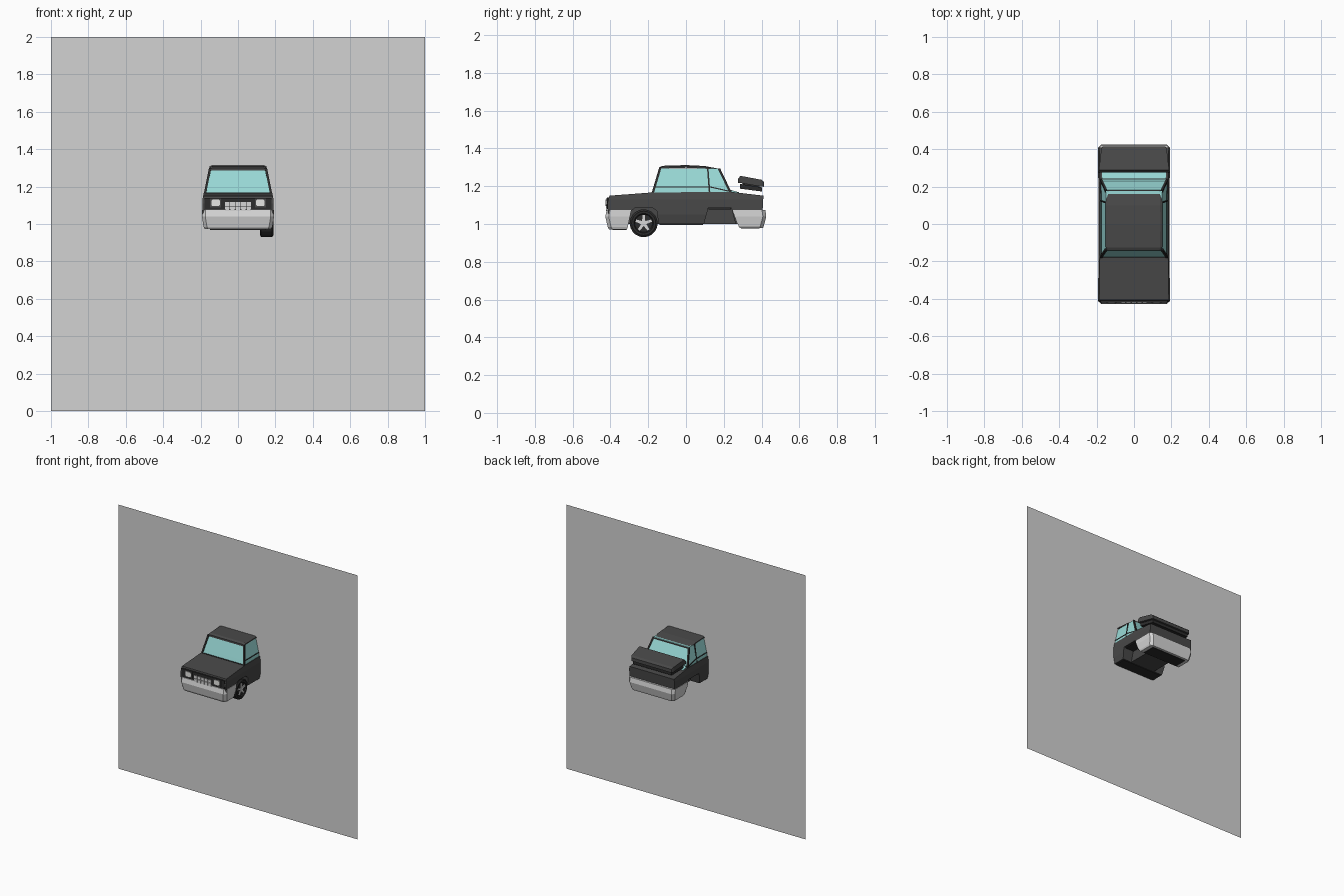
import bpy, bmesh, math
from mathutils import Vector

if "Cube" in bpy.data.objects:
    bpy.data.objects.remove(bpy.data.objects["Cube"])


def material(name, rgb):
    m = bpy.data.materials.new(name)
    m.diffuse_color = (*rgb, 1)
    m.use_nodes = True
    m.node_tree.nodes["Principled BSDF"].inputs["Base Color"].default_value = m.diffuse_color
    return m


BODY = material("charcoal_paint", (0.065, 0.065, 0.065))
TRIM = material("black_trim", (0.025, 0.025, 0.025))
GLASS = material("teal_glass", (0.32, 0.70, 0.68))
METAL = material("light_metal", (0.68, 0.68, 0.68))
LAMP = material("white_lamp", (0.9, 0.9, 0.88))
PANEL = material("grey_panel", (0.65, 0.65, 0.65))


def finish(bm, name, mat):
    bmesh.ops.recalc_face_normals(bm, faces=bm.faces)
    me = bpy.data.meshes.new(name)
    bm.to_mesh(me)
    bm.free()
    me.materials.append(mat)
    ob = bpy.data.objects.new(name, me)
    bpy.context.collection.objects.link(ob)
    return ob


def loft(name, rings, mat):
    """Join equal-length rings of 3D points and cap the ends."""
    bm = bmesh.new()
    vs = [[bm.verts.new(p) for p in r] for r in rings]
    n = len(rings[0])
    for a, b in zip(vs, vs[1:]):
        for i in range(n):
            bm.faces.new((a[i], a[(i + 1) % n], b[(i + 1) % n], b[i]))
    bm.faces.new(vs[0])
    bm.faces.new(vs[-1])
    return finish(bm, name, mat)


def prism(name, profile, x0, x1, mat):
    return loft(name, [[(x, y, z) for y, z in profile] for x in (x0, x1)], mat)


def box(name, x0, x1, y0, y1, z0, z1, mat):
    return prism(name, [(y0, z0), (y1, z0), (y1, z1), (y0, z1)], x0, x1, mat)


def bar(name, a, b, r, mat):
    """Square bar between two points."""
    a, b = Vector(a), Vector(b)
    d = (b - a).normalized()
    u = d.cross(Vector((1, 0, 0.01))).normalized() * r
    v = d.cross(u).normalized() * r
    return loft(name, [[p + u + v, p - u + v, p - u - v, p + u - v] for p in (a, b)], mat)


def shape_sides(ob, cuts, widths):
    """Cut at heights, then scale x so the sides follow (z, factor) stations."""
    bm = bmesh.new()
    bm.from_mesh(ob.data)
    for z in cuts:
        bmesh.ops.bisect_plane(bm, geom=bm.verts[:] + bm.edges[:] + bm.faces[:],
                               plane_co=(0, 0, z), plane_no=(0, 0, 1))
    for v in bm.verts:
        for (za, fa), (zb, fb) in zip(widths, widths[1:]):
            if za - 1e-5 <= v.co.z <= zb + 1e-5:
                v.co.x *= fa + (fb - fa) * (v.co.z - za) / (zb - za)
                break
    bm.to_mesh(ob.data)
    bm.free()


# upright backing panel that passes through the middle of the car
bm = bmesh.new()
bm.faces.new([bm.verts.new(p) for p in ((-1, 0, 0), (1, 0, 0), (1, 0, 2), (-1, 0, 2))])
finish(bm, "backing_panel", PANEL)

# body: narrow core plus side slabs with wheel arches
upper = [(0.405, 1.06), (0.41, 1.15), (0.24, 1.17), (-0.18, 1.167), (-0.405, 1.15),
         (-0.417, 1.11), (-0.413, 1.06)]
core = [(-0.39, 1.0), (0.39, 1.0)] + upper
prism("body_core", core, -0.105, 0.105, BODY)
arched = [(-0.39, 1.0), (-0.305, 1.0), (-0.29, 1.07), (-0.265, 1.088), (-0.18, 1.088),
          (-0.155, 1.07), (-0.145, 1.0), (0.095, 1.0), (0.118, 1.085), (0.24, 1.085),
          (0.262, 1.0), (0.39, 1.0)] + upper
for s, side in ((1, "right"), (-1, "left")):
    slab = prism("body_side_" + side, arched, s * 0.1, s * 0.19, BODY)
    shape_sides(slab, (1.05, 1.13), [(1.0, 0.95), (1.05, 1.0), (1.13, 1.0), (1.17, 0.96)])
    # dark lining above the rear wheel opening
    box("arch_lining_" + side, s * 0.1, s * 0.18, 0.12, 0.238, 1.078, 1.085, TRIM)

# underside plate
box("underside", -0.17, 0.17, -0.14, 0.09, 0.996, 1.0, TRIM)


# bumpers wrapping round both ends, with cut corners
def bumper(name, stations):
    rings = []
    for z, x, y0, y1 in stations:
        c = 0.018
        t = math.copysign(c, y0 - y1)
        rings.append([(-x, y1, z), (-x, y0 - t, z), (-x + c, y0, z),
                      (x - c, y0, z), (x, y0 - t, z), (x, y1, z)])
    loft(name, rings, METAL)


bumper("front_bumper", [(0.972, 0.178, -0.408, -0.312), (0.985, 0.184, -0.415, -0.308),
                        (1.04, 0.193, -0.427, -0.297), (1.075, 0.193, -0.42, -0.29)])
bumper("rear_bumper", [(0.978, 0.178, 0.408, 0.285), (0.99, 0.184, 0.412, 0.278),
                       (1.04, 0.193, 0.425, 0.26), (1.075, 0.193, 0.42, 0.247)])
box("front_bumper_underside", -0.15, 0.15, -0.39, -0.315, 0.969, 0.974, TRIM)
box("rear_bumper_underside", -0.15, 0.15, 0.29, 0.39, 0.975, 0.98, TRIM)

# nose: dark panel, grille slats and headlamps
box("nose_panel", -0.18, 0.18, -0.419, -0.40, 1.08, 1.14, TRIM)
for i in range(5):
    x = (i - 2) * 0.029
    box("grille_slat", x - 0.0125, x + 0.0125, -0.424, -0.41, 1.07, 1.093, METAL)
    box("grille_slat_top", x - 0.0125, x + 0.0125, -0.424, -0.41, 1.097, 1.118, METAL)
for s in (-1, 1):
    box("headlamp_frame", s * 0.09, s * 0.15, -0.422, -0.41, 1.088, 1.137, BODY)
    c, w, h, k = s * 0.12, 0.023, 0.018, 0.007
    outline = [(-w, -h + k), (-w + k, -h), (w - k, -h), (w, -h + k),
               (w, h - k), (w - k, h), (-w + k, h), (-w, h - k)]
    loft("headlamp", [[(c + x, y, 1.113 + z) for x, z in outline] for y in (-0.426, -0.41)], LAMP)


# cabin glass, a tapering block
def ring(z, x, y0, y1):
    return [(-x, y0, z), (x, y0, z), (x, y1, z), (-x, y1, z)]


loft("cabin_glass", [ring(1.155, 0.18, -0.18, 0.24), ring(1.195, 0.174, -0.168, 0.226),
                     ring(1.295, 0.15, -0.136, 0.176)], GLASS)
# sloping glass foot behind the rear window
prism("rear_glass_foot", [(0.22, 1.15), (0.22, 1.185), (0.28, 1.168), (0.28, 1.15)],
      -0.172, 0.172, GLASS)

# roof with a slight crown
roof = []
for y, z, x in ((-0.142, 1.300, 0.148), (-0.125, 1.308, 0.151), (0.0, 1.312, 0.153),
                (0.10, 1.307, 0.152), (0.182, 1.291, 0.148)):
    roof.append([(-x, y, z - 0.014), (x, y, z - 0.014), (x, y, z - 0.006),
                 (x - 0.012, y, z), (-x + 0.012, y, z), (-x, y, z - 0.006)])
loft("roof", roof, BODY)

# thin pillars, belt lines and door mirrorless frames
for s in (-1, 1):
    bar("front_pillar", (s * 0.177, -0.177, 1.16), (s * 0.149, -0.136, 1.298), 0.006, TRIM)
    bar("rear_pillar", (s * 0.177, 0.236, 1.165), (s * 0.148, 0.175, 1.292), 0.006, TRIM)
    bar("middle_pillar", (s * 0.178, 0.125, 1.165), (s * 0.151, 0.115, 1.297), 0.004, TRIM)
    bar("belt_line", (s * 0.174, -0.168, 1.195), (s * 0.174, 0.12, 1.195), 0.003, TRIM)
    bar("rear_belt_line", (s * 0.174, 0.12, 1.198), (s * 0.176, 0.235, 1.172), 0.003, TRIM)
bar("windscreen_sill", (-0.175, -0.179, 1.165), (0.175, -0.179, 1.165), 0.004, TRIM)
bar("rear_window_sill", (-0.175, 0.238, 1.176), (0.175, 0.238, 1.176), 0.004, TRIM)


# raised boot lid: outer skin and inner panel floating above the tail
def lid(name, rows, mat):
    loft(name, [[(-x, y, a), (x, y, a), (x, y, b), (-x, y, b)] for y, x, a, b in rows], mat)


lid("boot_lid", [(0.275, 0.193, 1.218, 1.238), (0.288, 0.188, 1.217, 1.255),
                 (0.40, 0.175, 1.198, 1.234), (0.414, 0.168, 1.197, 1.222)], BODY)
lid("boot_lid_inner", [(0.285, 0.178, 1.187, 1.212), (0.403, 0.162, 1.172, 1.194)], TRIM)
box("boot_lid_core", -0.12, 0.12, 0.30, 0.39, 1.185, 1.225, TRIM)

# single front wheel on the right side
WY, WZ = -0.224, 1.004


def circle(x, r, n=20):
    return [(x, WY + r * math.cos(2 * math.pi * i / n), WZ + r * math.sin(2 * math.pi * i / n))
            for i in range(n)]


loft("front_right_tyre", [circle(0.117, 0.062), circle(0.123, 0.074), circle(0.182, 0.074),
                          circle(0.189, 0.064), circle(0.189, 0.052), circle(0.182, 0.047)], TRIM)
loft("wheel_hub", [circle(0.18, 0.013, 10), circle(0.19, 0.013, 10)], METAL)
for i in range(5):
    a = math.pi / 2 + 2 * math.pi * i / 5
    dy, dz = math.cos(a), math.sin(a)
    spoke = [(0.006, 0.009), (0.044, 0.006), (0.044, -0.006), (0.006, -0.009)]
    prism("wheel_spoke", [(WY + r * dy - t * dz, WZ + r * dz + t * dy) for r, t in spoke],
          0.18, 0.188, METAL)
